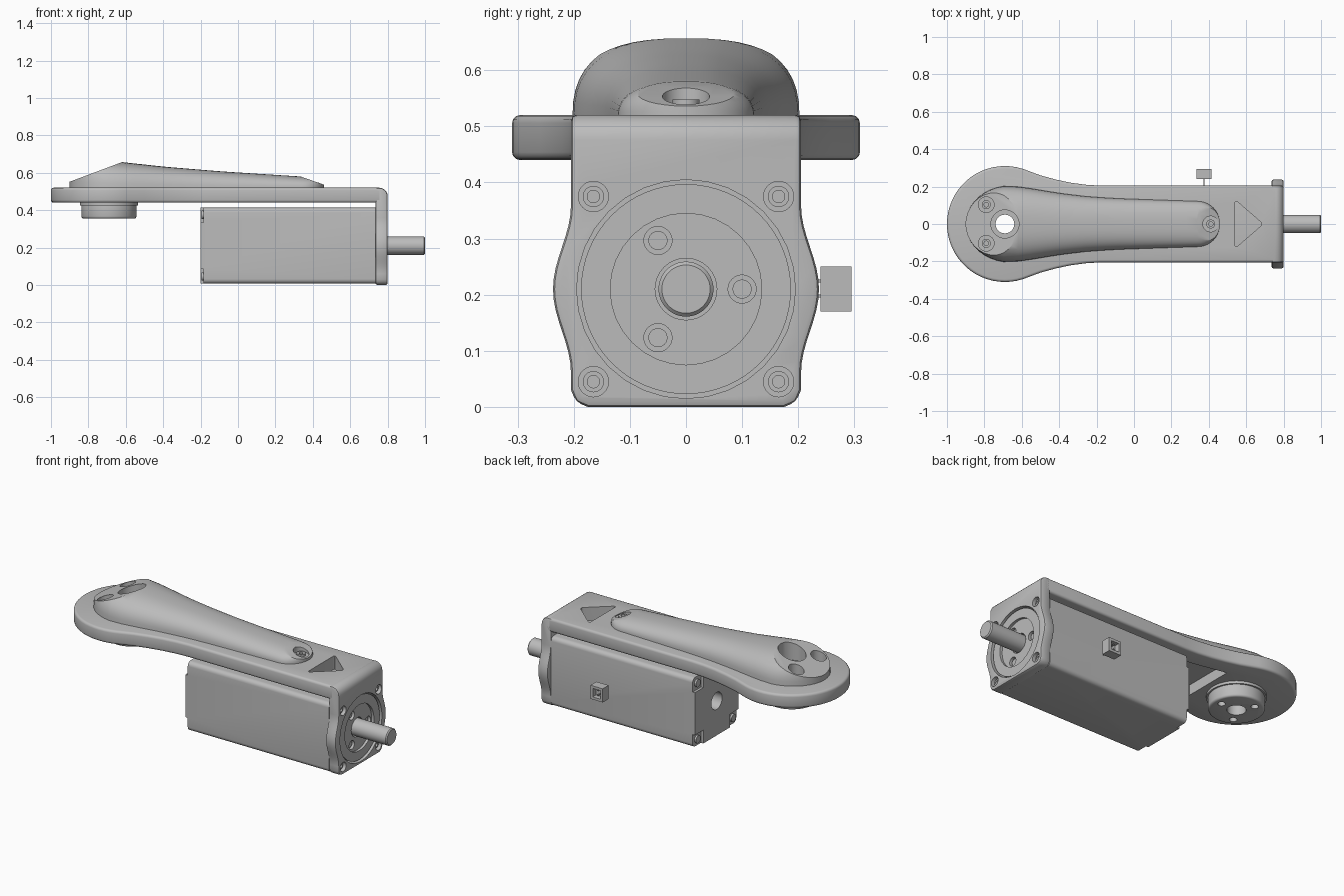
import bpy, bmesh, math
from mathutils import Matrix, Vector

if "Cube" in bpy.data.objects:
    bpy.data.objects.remove(bpy.data.objects["Cube"], do_unlink=True)

grey = bpy.data.materials.new("mid_grey")
grey.use_nodes = True
grey.diffuse_color = (0.5, 0.5, 0.5, 1)
grey.node_tree.nodes["Principled BSDF"].inputs["Base Color"].default_value = (0.5, 0.5, 0.5, 1)

AXIS = 0.21          # height of the motor axis
TOP = 0.52           # top of the arm plate
HUB = (-0.69, 0)     # centre of the round end
parts = []


def finish(name, bm, keep=True):
    bmesh.ops.recalc_face_normals(bm, faces=bm.faces)
    mesh = bpy.data.meshes.new(name)
    bm.to_mesh(mesh)
    bm.free()
    mesh.materials.append(grey)
    obj = bpy.data.objects.new(name, mesh)
    bpy.context.collection.objects.link(obj)
    if keep:
        parts.append(obj)
    return obj


def prism(name, outline, lo, hi, along="z", keep=True):
    """Extrude a 2D outline: (x, y) along z, or (y, z) along x."""
    bm = bmesh.new()
    place = (lambda a, b: (a, b, lo)) if along == "z" else (lambda a, b: (lo, a, b))
    face = bm.faces.new([bm.verts.new(place(a, b)) for a, b in outline])
    ext = bmesh.ops.extrude_face_region(bm, geom=[face])
    step = Vector((0, 0, hi - lo)) if along == "z" else Vector((hi - lo, 0, 0))
    bmesh.ops.translate(bm, vec=step, verts=[v for v in ext["geom"] if isinstance(v, bmesh.types.BMVert)])
    return finish(name, bm, keep)


def disc(name, centre, r, lo, hi, along="z", keep=True, sides=48):
    pts = [(centre[0] + r * math.cos(i * math.tau / sides),
            centre[1] + r * math.sin(i * math.tau / sides)) for i in range(sides)]
    return prism(name, pts, lo, hi, along, keep)


def rect(a0, a1, b0, b1):
    return [(a0, b0), (a1, b0), (a1, b1), (a0, b1)]


def apply_mod(obj, mod):
    bpy.context.view_layer.objects.active = obj
    bpy.ops.object.modifier_apply(modifier=mod.name)


def bevel(obj, width, segments=3):
    mod = obj.modifiers.new("bevel", "BEVEL")
    mod.width, mod.segments = width, segments
    mod.limit_method, mod.angle_limit = "ANGLE", math.radians(40)
    mod.use_clamp_overlap = False
    apply_mod(obj, mod)


def cut(obj, *cutters):
    for c in cutters:
        mod = obj.modifiers.new("cut", "BOOLEAN")
        mod.operation, mod.solver, mod.object = "DIFFERENCE", "EXACT", c
        apply_mod(obj, mod)
        bpy.data.objects.remove(c, do_unlink=True)


def hole(c, r, lo, hi, along="z"):
    return disc("cutter", c, r, lo, hi, along, keep=False, sides=32)


def interp(x, table):
    """Smooth interpolation through (x, value) pairs."""
    for (x0, v0), (x1, v1) in zip(table, table[1:]):
        if x <= x1:
            t = (x - x0) / (x1 - x0)
            return v0 + (v1 - v0) * t
    return table[-1][1]


def mirrored(half):
    return half + [(x, -y) for x, y in reversed(half) if y > 1e-6]


# arm plate: round hub end narrowing to a straight bar
half = [(HUB[0] - 0.31 * math.cos(a), 0.31 * math.sin(a))
        for a in [math.radians(6 * i) for i in range(19)]]
half += [(-0.5, 0.26), (-0.42, 0.238), (-0.34, 0.221), (-0.26, 0.21), (-0.18, 0.205), (0.77, 0.205)]
arm = prism("arm_plate", mirrored(half), 0.44, TOP)
bevel(arm, 0.014)
triangle = prism("cutter", [(0.54, -0.13), (0.69, 0), (0.54, 0.13)], 0.4, 0.6, keep=False)
tb = bmesh.new()
tb.from_mesh(triangle.data)
uprights = [e for e in tb.edges if abs(e.verts[0].co.z - e.verts[1].co.z) > 0.1]
bmesh.ops.bevel(tb, geom=uprights, offset=0.02, segments=5, profile=0.5, affect="EDGES")
tb.to_mesh(triangle.data)
tb.free()
pocket = prism("cutter", mirrored([(-0.5, 0.15), (-0.3, 0.11), (0.3, 0.08), (0.36, 0.04)]),
               0.4, 0.5, keep=False)
cut(arm, triangle, pocket, hole(HUB, 0.05, 0.3, 0.7))

# humped cover: lofted round sections, ends sliced by sloping planes
WIDTH = [(-0.66, 0.205), (-0.55, 0.19), (-0.4, 0.165), (-0.25, 0.147), (-0.1, 0.137),
         (0.1, 0.13), (0.34, 0.122)]
HEIGHT = [(-0.9, 0.165), (-0.62, 0.137), (-0.4, 0.113), (-0.1, 0.088), (0.1, 0.075), (0.46, 0.052)]


def cover_width(x):
    if x < -0.66:
        return 0.205 * math.sqrt(max(0.004, 1 - ((x + 0.66) / 0.24) ** 2))
    if x > 0.34:
        return 0.122 * math.sqrt(max(0.004, 1 - ((x - 0.34) / 0.12) ** 2))
    return interp(x, WIDTH)


stations = [-0.66 - 0.24 * math.cos(math.radians(9 * i)) for i in range(10)]
stations += [-0.62 + 0.06 * i for i in range(16)]
stations += [0.34 + 0.12 * math.sin(math.radians(9 * i)) for i in range(11)]
bm = bmesh.new()
rings = []
for x in stations:
    w, h, ring = cover_width(x), interp(x, HEIGHT), []
    for i in range(25):
        a = math.pi * i / 24
        c, s = math.cos(a), math.sin(a)
        ring.append(bm.verts.new((x, w * math.copysign(abs(c) ** 0.8, c), TOP - 0.005 + (h + 0.005) * abs(s) ** 0.8)))
    rings.append(ring)
for r0, r1 in zip(rings, rings[1:]):
    for i in range(25):
        j = (i + 1) % 25
        bm.faces.new((r0[i], r0[j], r1[j], r1[i]))
bm.faces.new(rings[0])
bm.faces.new(rings[-1])
bmesh.ops.recalc_face_normals(bm, faces=bm.faces)
for point, normal in (((-0.62, 0, 0.657), (-0.105, 0, 0.28)), ((0.34, 0, 0.578), (0.042, 0, 0.12))):
    res = bmesh.ops.bisect_plane(bm, geom=bm.verts[:] + bm.edges[:] + bm.faces[:],
                                 plane_co=point, plane_no=Vector(normal).normalized(), clear_outer=True)
    rim = [e for e in bm.edges if e.is_boundary]
    bmesh.ops.holes_fill(bm, edges=rim, sides=0)
cover = finish("arm_cover", bm)
cut(cover, hole(HUB, 0.075, 0.545, 0.8), hole(HUB, 0.05, 0.4, 0.8))
for x, y in ((-0.79, 0.103), (-0.79, -0.103), (0.41, 0)):
    cut(cover, hole((x, y), 0.042, 0.535, 0.8))
    screw = disc("cover_screw", (x, y), 0.024, 0.525, 0.548)
    cut(screw, hole((x, y), 0.012, 0.535, 0.6))

# hub boss under the round end
boss = disc("hub_boss", HUB, 0.147, 0.355, 0.45, sides=64)
bevel(boss, 0.012)
flange = disc("hub_flange", HUB, 0.156, 0.425, 0.45, sides=64)
for part in (boss, flange):
    cut(part, hole(HUB, 0.05, 0.3, 0.6))
for i in range(3):
    a = math.tau * i / 3
    cut(boss, hole((HUB[0] + 0.1 * math.cos(a), 0.1 * math.sin(a)), 0.02, 0.3, 0.4))

# end plate: bulging sides, bored for the motor face
side = [(0.175, 0), (0.196, 0.009), (0.205, 0.03)]
for i in range(17):
    z = 0.06 + 0.3 * i / 16
    side.append((0.205 + 0.032 * math.cos(math.pi * (z - AXIS) / 0.3) ** 2, z))
side.append((0.205, TOP))
plate = prism("end_plate", side + [(-y, z) for y, z in reversed(side)], 0.735, 0.8, "x")
bm = bmesh.new()
bm.from_mesh(plate.data)
crown = [e for e in bm.edges if all(v.co.x > 0.79 and v.co.z > TOP - 0.001 for v in e.verts)]
bmesh.ops.bevel(bm, geom=crown, offset=0.045, segments=6, profile=0.5, affect="EDGES")
bm.to_mesh(plate.data)
bm.free()
bevel(plate, 0.01, 2)
cut(plate, hole((0, AXIS), 0.195, 0.7, 0.9, "x"))
CORNERS = [(sy * 0.165, AXIS + sz * 0.165) for sy in (-1, 1) for sz in (-1, 1)]
for c in CORNERS:
    cut(plate, hole(c, 0.027, 0.77, 0.9, "x"))
    screw = disc("corner_screw", c, 0.019, 0.75, 0.785, "x", sides=24)
    cut(screw, hole(c, 0.011, 0.775, 0.9, "x"))

# motor face: raised ring, sunken disc with three holes
face = disc("motor_face", (0, AXIS), 0.187, 0.72, 0.79, "x", sides=64)
cut(face, hole((0, AXIS), 0.135, 0.775, 0.9, "x"), hole((0, AXIS), 0.055, 0.75, 0.9, "x"))
for i in range(3):
    a = math.tau * i / 3
    c = (0.1 * math.cos(a), AXIS + 0.1 * math.sin(a))
    cut(face, hole(c, 0.025, 0.755, 0.9, "x"))
    disc("face_screw", c, 0.017, 0.75, 0.765, "x", sides=24)

# output shaft
shaft = disc("output_shaft", (0, AXIS), 0.049, 0.6, 1.0, "x")
bevel(shaft, 0.006, 1)

# motor body with notched rear corners and rear bore
body = prism("motor_body", rect(-0.203, 0.203, 0.007, 0.413), -0.2, 0.735, "x")
bm = bmesh.new()
bm.from_mesh(body.data)
long_edges = [e for e in bm.edges if abs(e.verts[0].co.x - e.verts[1].co.x) > 0.5]
bmesh.ops.bevel(bm, geom=long_edges, offset=0.025, segments=5, profile=0.5, affect="EDGES")
bm.to_mesh(body.data)
bm.free()
cut(body, hole((0, AXIS), 0.05, -0.3, -0.12, "x"))
for y, z in CORNERS:
    cut(body, prism("cutter", rect(y - 0.04, y + 0.04, z - 0.04, z + 0.04), -0.3, -0.185, "x", keep=False))
    screw = disc("rear_screw", (y, z), 0.022, -0.19, -0.178, "x", sides=24)
    screw.location.x = -0.006

# cable connector beside the motor
plug = prism("cable_connector", rect(0.24, 0.295, 0.17, 0.25), 0.335, 0.415, "x")
cut(plug, prism("cutter", rect(0.265, 0.32, 0.185, 0.235), 0.35, 0.4, "x", keep=False))
for z in (0.195, 0.222):
    prism("connector_pin", rect(0.2, 0.285, z, z + 0.005), 0.372, 0.378, "x")

# smooth round surfaces, keep sharp edges
bpy.ops.object.select_all(action="DESELECT")
for obj in parts:
    obj.select_set(True)
bpy.context.view_layer.objects.active = parts[0]
bpy.ops.object.shade_smooth_by_angle(angle=math.radians(32))
